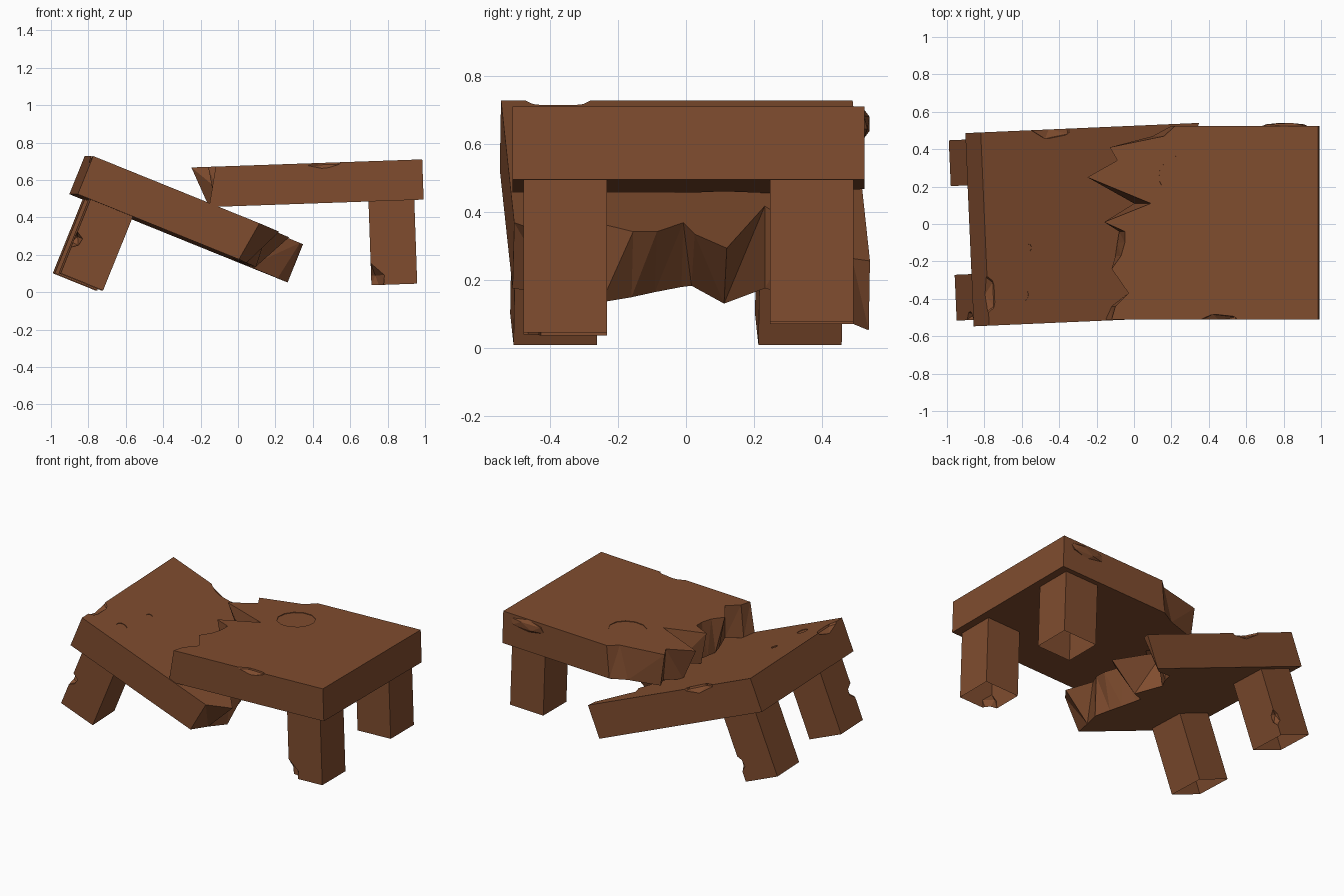
import bpy, bmesh, math
from mathutils import Matrix, Vector

if "Cube" in bpy.data.objects:
    bpy.data.objects.remove(bpy.data.objects["Cube"])

wood = bpy.data.materials.new("brown wood")
wood.diffuse_color = (0.215, 0.073, 0.028, 1)
wood.use_nodes = True
wood.node_tree.nodes["Principled BSDF"].inputs["Base Color"].default_value = wood.diffuse_color


def frame(origin, tilt, yaw=0):
    return (Matrix.Translation(origin) @ Matrix.Rotation(math.radians(yaw), 4, 'Z')
            @ Matrix.Rotation(math.radians(tilt), 4, 'Y'))


# each half has its own frame: origin at the outer top edge, top surface on local z = 0
LEFT = frame((-0.797, -0.027, 0.728), 22, 2.5)
RIGHT = frame((0.985, 0.0075, 0.71), -2)


def make(name, bm, matrix):
    bmesh.ops.recalc_face_normals(bm, faces=bm.faces)
    mesh = bpy.data.meshes.new(name)
    bm.to_mesh(mesh)
    bm.free()
    ob = bpy.data.objects.new(name, mesh)
    bpy.context.collection.objects.link(ob)
    mesh.materials.append(wood)
    ob.matrix_world = matrix
    return ob


def chip(ob, matrix, center, size, spin=0, sides=0):
    """Cut a faceted gouge, or a shallow round dent when sides are given."""
    bm = bmesh.new()
    m = (Matrix.Translation(center) @ Matrix.Rotation(math.radians(spin), 4, 'Z')
         @ Matrix.Diagonal((*size, 1)))
    if sides:
        bmesh.ops.create_cone(bm, cap_ends=True, segments=sides, radius1=1, radius2=1, depth=2, matrix=m)
    else:
        bmesh.ops.create_icosphere(bm, subdivisions=1, radius=1, matrix=m)
    cutter = make("cutter", bm, matrix)
    cutter.hide_render = True
    bpy.context.view_layer.update()
    mod = ob.modifiers.new("chip", 'BOOLEAN')
    mod.operation, mod.solver, mod.object = 'DIFFERENCE', 'EXACT', cutter
    bpy.context.view_layer.objects.active = ob
    bpy.ops.object.modifier_apply(modifier=mod.name)
    bpy.data.objects.remove(cutter)


def slab(name, matrix, thick, profile):
    """Half a table top; profile rows are (y, x at top, x at bottom) of the break."""
    bm = bmesh.new()
    y0, y1 = profile[0][0], profile[-1][0]
    top = [bm.verts.new((0, y1, 0)), bm.verts.new((0, y0, 0))]
    low = [bm.verts.new((0, y1, -thick)), bm.verts.new((0, y0, -thick))]
    for y, a, b in profile:
        top.append(bm.verts.new((a, y, 0)))
        low.append(bm.verts.new((b, y, -thick)))
    bm.faces.new(top)
    bm.faces.new(low[::-1])
    n = len(top)
    for i in range(n):
        j = (i + 1) % n
        bm.faces.new((top[i], low[i], low[j], top[j]))
    bmesh.ops.triangulate(bm, faces=[f for f in bm.faces if len(f.verts) == 4])
    return make(name, bm, matrix)


def leg(name, matrix, x, y, top, bottom, chips=()):
    """Square leg hanging from the slab, open underneath."""
    bm = bmesh.new()
    bmesh.ops.create_cube(bm, size=1, matrix=Matrix.Translation((x, y, -(top + bottom) / 2))
                          @ Matrix.Diagonal((0.245, 0.245, bottom - top, 1)))
    ob = make(name, bm, matrix)
    for c in chips:
        chip(ob, matrix, *c)
    bm = bmesh.new()
    bm.from_mesh(ob.data)
    caps = [f for f in bm.faces if f.normal.z < -0.95 and f.calc_center_median().z < 0.005 - bottom]
    bmesh.ops.delete(bm, geom=caps, context='FACES')
    bm.to_mesh(ob.data)
    bm.free()
    return ob


# left half of the top, fallen inwards
left_top = slab("left_table_top", LEFT, 0.22, [
    (-0.517, 0.96, 0.93), (-0.39, 1.08, 0.98), (-0.26, 0.97, 1.04), (-0.17, 1.03, 1.0),
    (-0.10, 1.03, 0.96), (-0.02, 0.96, 0.92), (0.01, 1.05, 0.91), (0.10, 1.16, 1.05),
    (0.225, 0.83, 0.93), (0.32, 1.0, 1.0), (0.39, 0.98, 1.03), (0.465, 1.24, 1.2),
    (0.517, 1.26, 1.26)])
chip(left_top, LEFT, (0.41, 0.52, 0.01), (0.13, 0.06, 0.05))
chip(left_top, LEFT, (0.0, -0.35, 0.01), (0.05, 0.12, 0.05))
chip(left_top, LEFT, (0.2, -0.36, 0), (0.035, 0.035, 0.004), 0, 12)
chip(left_top, LEFT, (0.245, -0.11, 0), (0.02, 0.02, 0.004), 0, 10)

# right half of the top, still almost level
right_break = [
    (-0.51, -0.12, -0.155), (-0.44, -0.10, -0.12), (-0.37, -0.03, -0.03), (-0.24, -0.12, -0.08),
    (-0.17, -0.07, -0.10), (-0.10, -0.05, -0.09), (-0.04, -0.05, -0.08), (0.01, -0.16, -0.12),
    (0.11, 0.09, 0.0), (0.25, -0.25, -0.155), (0.34, -0.09, -0.07), (0.41, -0.13, -0.10),
    (0.47, 0.16, 0.10), (0.525, 0.22, 0.20)]
right_top = slab("right_table_top", RIGHT, 0.215,
                 [(y - 0.0075, a - 0.985, b - 0.9925) for y, a, b in right_break])
chip(right_top, RIGHT, (-0.53, -0.525, 0.01), (0.12, 0.04, 0.045))
chip(right_top, RIGHT, (-0.735, 0.25, 0), (0.12, 0.11, 0.004), 10, 12)

# splinter lifted on the back edge
bm = bmesh.new()
bmesh.ops.create_icosphere(bm, subdivisions=1, radius=1, matrix=Matrix.Translation((-0.18, 0.515, -0.045))
                           @ Matrix.Diagonal((0.14, 0.02, 0.043, 1)))
make("edge_splinter", bm, RIGHT)

# legs
leg("left_front_leg", LEFT, 0.1975, -0.36, 0.215, 0.646,
    [((0.075, -0.48, -0.45), (0.045, 0.05, 0.045))])
leg("left_back_leg", LEFT, 0.1975, 0.36, 0.215, 0.646,
    [((0.32, 0.48, -0.53), (0.035, 0.035, 0.05))])
corner = bpy.context  # right front leg has its lower left corner broken off
leg("right_front_leg", RIGHT, -0.1725, -0.3625, 0.21, 0.663,
    [((-0.295, -0.485, -0.665), (0.08, 0.06, 0.12))])
leg("right_back_leg", RIGHT, -0.1725, 0.3625, 0.21, 0.63)
